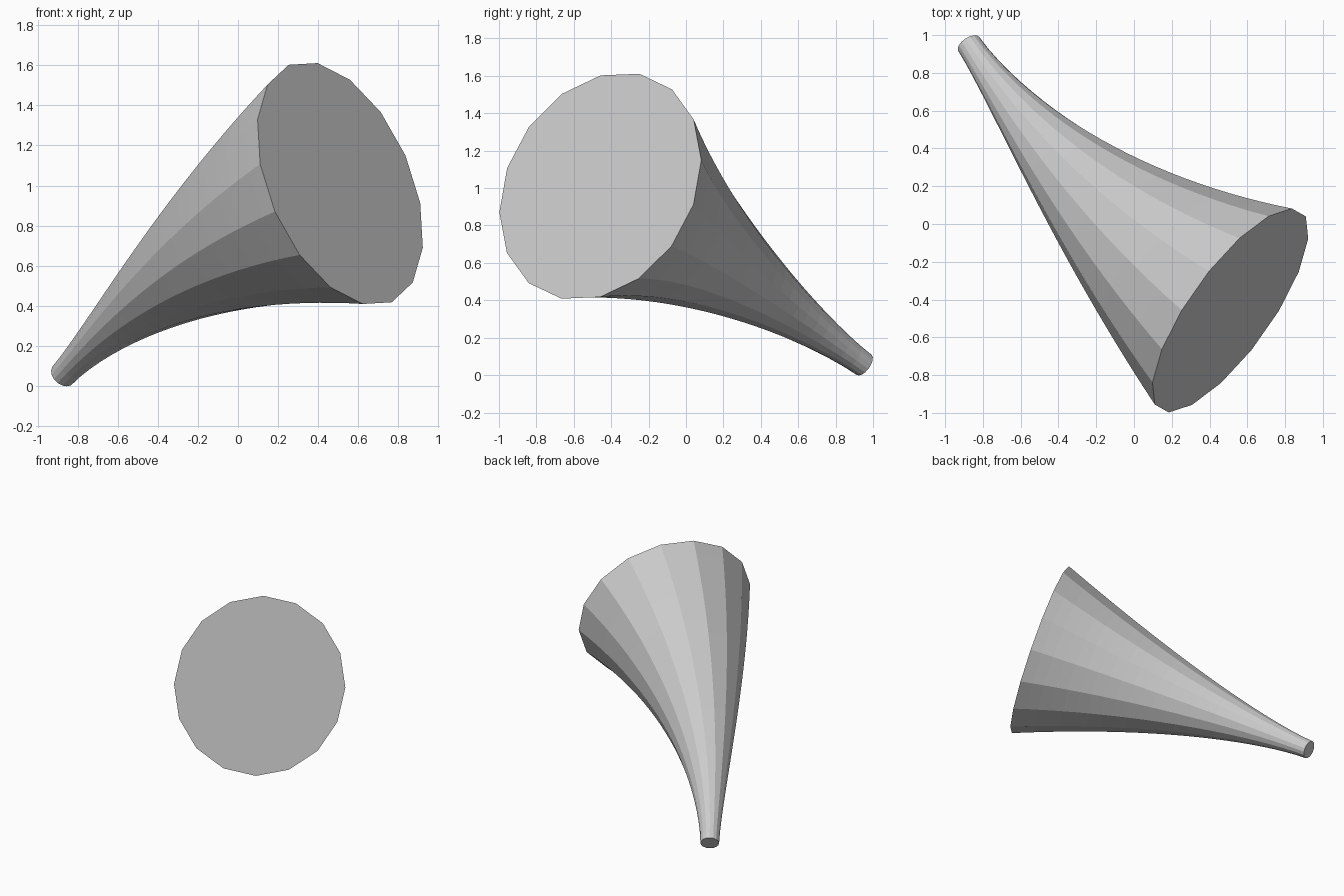
import bpy, bmesh, math
from mathutils import Vector, Matrix

cube = bpy.data.objects.get("Cube")
if cube:
    bpy.data.objects.remove(cube, do_unlink=True)

SIDES, RINGS = 16, 24
TIP_R, MOUTH_R, FLARE = 0.067, 0.646, 1.5

# Centre line: a circular arc from the narrow tip to the mouth
tip = Vector((-0.874, 0.952, 0.055))
mouth = Vector((0.51, -0.458, 1.01))
mouth_dir = Vector((0.766, -0.549, 0.334)).normalized()
chord = mouth - tip
mid_dir = chord.normalized()
tip_dir = 2 * mid_dir.dot(mouth_dir) * mid_dir - mouth_dir
axis = tip_dir.cross(mouth_dir).normalized()
bend = tip_dir.angle(mouth_dir)
bend_radius = chord.length / (2 * math.sin(bend / 2))
centre = mouth - axis.cross(mouth_dir) * bend_radius
if (centre - tip).length - bend_radius > 0.01:
    centre = mouth + axis.cross(mouth_dir) * bend_radius

# Directions across the mouth, the first one through a corner
across = Vector((-0.505, -0.836, -0.217))
across = (across - mouth_dir * across.dot(mouth_dir)).normalized()
up = mouth_dir.cross(across)

grey = bpy.data.materials.new("grey")
grey.use_nodes = True
grey.diffuse_color = (0.6, 0.6, 0.6, 1)
grey.node_tree.nodes["Principled BSDF"].inputs["Base Color"].default_value = (0.6, 0.6, 0.6, 1)

# Flared horn: rings swept along the arc, closed by flat caps
bm = bmesh.new()
rings = []
for i in range(RINGS + 1):
    t = i / RINGS
    turn = Matrix.Rotation(-bend * (1 - t), 3, axis)
    pos = centre + turn @ (mouth - centre)
    r = TIP_R + (MOUTH_R - TIP_R) * t ** FLARE
    ring = []
    for k in range(SIDES):
        a = math.tau * k / SIDES
        ring.append(bm.verts.new(pos + turn @ (across * math.cos(a) + up * math.sin(a)) * r))
    rings.append(ring)
for low, high in zip(rings, rings[1:]):
    for k in range(SIDES):
        n = (k + 1) % SIDES
        bm.faces.new((low[k], low[n], high[n], high[k]))
bm.faces.new(rings[0][::-1])
bm.faces.new(rings[-1])
bmesh.ops.recalc_face_normals(bm, faces=bm.faces)

mesh = bpy.data.meshes.new("curved_horn")
bm.to_mesh(mesh)
bm.free()
mesh.materials.append(grey)
horn = bpy.data.objects.new("curved_horn", mesh)
bpy.context.collection.objects.link(horn)
